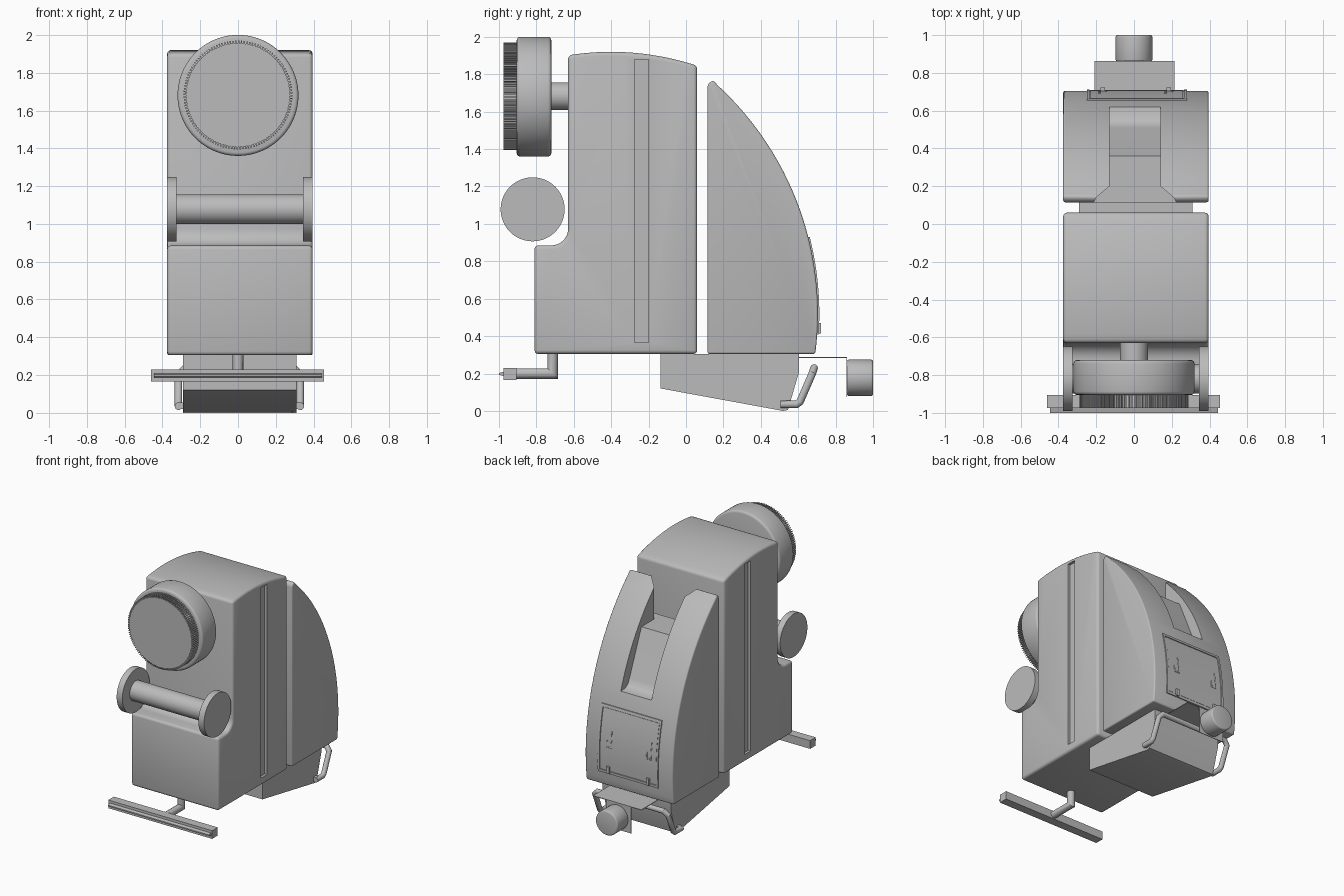
import bpy, bmesh, math
from mathutils import Vector

if "Cube" in bpy.data.objects:
    bpy.data.objects.remove(bpy.data.objects["Cube"])

grey = bpy.data.materials.new("plain grey")
grey.use_nodes = True
grey.diffuse_color = (0.5, 0.5, 0.5, 1)
grey.node_tree.nodes["Principled BSDF"].inputs["Base Color"].default_value = (0.5, 0.5, 0.5, 1)

MID = 0.01          # centre line of the housings
SIDES = (-1, 1)


def activate(ob):
    bpy.ops.object.select_all(action='DESELECT')
    ob.select_set(True)
    bpy.context.view_layer.objects.active = ob


def finish(name, bm, bevel=0, segments=3, cuts=()):
    """Make an object, round its edges, then subtract the cutters."""
    bmesh.ops.recalc_face_normals(bm, faces=bm.faces)
    me = bpy.data.meshes.new(name)
    bm.to_mesh(me)
    bm.free()
    me.materials.append(grey)
    ob = bpy.data.objects.new(name, me)
    bpy.context.collection.objects.link(ob)
    activate(ob)
    if bevel:
        mod = ob.modifiers.new("round", 'BEVEL')
        mod.width, mod.segments = bevel, segments
        mod.limit_method, mod.angle_limit = 'ANGLE', math.radians(40)
        bpy.ops.object.modifier_apply(modifier=mod.name)
    for cutter in cuts:
        mod = ob.modifiers.new("cut", 'BOOLEAN')
        mod.operation, mod.solver, mod.object = 'DIFFERENCE', 'EXACT', cutter
        bpy.ops.object.modifier_apply(modifier=mod.name)
        bpy.data.objects.remove(cutter)
    activate(ob)
    bpy.ops.object.shade_smooth_by_angle(angle=math.radians(32))
    return ob


def prism(name, pts, lo, hi, axis='X', **kw):
    """Extrude a profile: (y, z) along X, (x, z) along Y or (x, y) along Z."""
    place = {'X': lambda a, b, t: (t, a, b),
             'Y': lambda a, b, t: (a, t, b),
             'Z': lambda a, b, t: (a, b, t)}[axis]
    bm = bmesh.new()
    ends = [[bm.verts.new(place(a, b, t)) for a, b in pts] for t in (lo, hi)]
    for ring in ends:
        bm.faces.new(ring)
    for i in range(len(pts)):
        j = (i + 1) % len(pts)
        bm.faces.new((ends[0][i], ends[0][j], ends[1][j], ends[1][i]))
    return finish(name, bm, **kw)


def box(name, x, y, z, **kw):
    return prism(name, [(y[0], z[0]), (y[1], z[0]), (y[1], z[1]), (y[0], z[1])], *x, **kw)


def circle(a, b, r, n=64):
    return [(a + r * math.cos(math.tau * i / n), b + r * math.sin(math.tau * i / n)) for i in range(n)]


def tube(name, path, r):
    """Round bar along a path, mitred at the bends."""
    path = [Vector(p) for p in path]
    bm = bmesh.new()
    rings, n = [], 16
    d = (path[1] - path[0]).normalized()
    u = d.orthogonal().normalized()
    v = d.cross(u)
    ring = [path[0] + r * (u * math.cos(math.tau * i / n) + v * math.sin(math.tau * i / n)) for i in range(n)]
    for k, p in enumerate(path):
        d = (p - path[k - 1]).normalized() if k else d
        out = (path[k + 1] - p).normalized() if k + 1 < len(path) else d
        plane = (d + out).normalized()
        ring = [q + d * ((p - q).dot(plane) / d.dot(plane)) for q in ring]
        rings.append([bm.verts.new(q) for q in ring])
    for a, b in zip(rings, rings[1:]):
        for i in range(n):
            j = (i + 1) % n
            bm.faces.new((a[i], a[j], b[j], b[i]))
    bm.faces.new(rings[0])
    bm.faces.new(rings[-1])
    return finish(name, bm)


def shell_y(z):
    """Depth of the curved back at a height."""
    return 0.705 - 1.66 + math.sqrt(1.66 ** 2 - (z - 0.52) ** 2)


def steps(a, b, n):
    return [a + (b - a) * i / n for i in range(n + 1)]


# Main housing with a stepped front, domed top and a slot in each side
fillet = [(-0.72 + 0.09 * math.sin(t), 0.975 - 0.09 * math.cos(t)) for t in steps(0, math.pi / 2, 8)]
dome = [(y, 1.92 - 0.35 * (y + 0.4) ** 2) for y in steps(-0.63, 0.06, 14)]
slots = [box("slot_cutter", sorted((MID + s * 0.365, MID + s * 0.5)), (-0.275, -0.2), (0.365, 1.88))
         for s in SIDES]
prism("main_housing", [(-0.81, 0.305), (-0.81, 0.885)] + fillet + dome + [(0.06, 0.305)],
      -0.375, 0.395, bevel=0.02, cuts=slots)

# Curved rear shell with an open channel from the top
nose = [(0.15 - 0.035 * math.cos(t), 1.73 + 0.035 * math.sin(t)) for t in steps(0, math.pi / 2, 5)]
back = [(shell_y(z), z) for z in steps(1.745, 0.305, 28)]
channel = prism("channel_cutter", [(0.05, 1.46), (0.36, 1.46), (0.51, 1.11), (0.53, 1.07), (0.56, 1.05),
                                   (0.7, 1.04), (0.7, 2), (0.05, 2)], -0.13, 0.14)
flare = prism("flare_cutter", [(-0.22, 0.1), (-0.2, 0.14), (-0.13, 0.2), (-0.1, 0.22), (0.11, 0.22),
                               (0.14, 0.2), (0.21, 0.14), (0.23, 0.1)], 1.46, 2, 'Z')
prism("rear_shell", [(0.115, 0.305)] + nose + back, -0.375, 0.395, bevel=0.018, cuts=(channel, flare))

# Rear door: raised frame around a slightly lower panel, with clips
def door_strip(name, x, z, lift):
    zs = steps(*z, 8)
    prism(name, [(shell_y(h) + lift, h) for h in zs] + [(shell_y(h) - 0.02, h) for h in zs[::-1]], *x)


door_strip("door_panel", (-0.23, 0.26), (0.435, 0.905), 0.003)
for name, z in (("door_frame_top", (0.91, 0.93)), ("door_frame_bottom", (0.41, 0.43))):
    door_strip(name, (-0.25, 0.28), z, 0.008)
for name, x in (("door_frame_right", (-0.25, -0.235)), ("door_frame_left", (0.265, 0.28))):
    door_strip(name, x, (0.43, 0.91), 0.008)
for s in SIDES:
    x = 0.01 + s * 0.175
    box("door_hinge", (x - 0.012, x + 0.012), (0.69, 0.722), (0.415, 0.47))
    tube("door_clip", [(x - 0.018, shell_y(h), h) for h in (0.75, 0.62)]
         + [(x + 0.018, shell_y(h), h) for h in (0.62, 0.67)], 0.006)

# Wedge foot under the housings
prism("wedge_foot", [(-0.135, 0.305), (-0.135, 0.12), (0.52, 0.0), (0.545, 0.005), (0.605, 0.21),
                     (0.605, 0.305)], -0.29, 0.31)

# Bent carrying bar behind the foot
side_path = [(0.505, 0.035), (0.59, 0.035), (0.61, 0.05), (0.675, 0.2), (0.685, 0.23)]
tube("carry_bar", [(-0.315, y, z) for y, z in side_path[:-1]] + [(-0.285, *side_path[-1])]
     + [(0.3, *side_path[-1])] + [(0.33, y, z) for y, z in side_path[-2::-1]], 0.02)
for x in (-0.3, 0.315):
    box("carry_bar_mount", (x - 0.02, x + 0.02), (0.505, 0.535), (0.02, 0.055))

# Rear knob on a thin bracket
prism("rear_knob", circle(0, 0.177, 0.097), 0.86, 1.0, 'Y', bevel=0.01)
box("bracket_shelf", (-0.21, 0.215), (0.6, 0.862), (0.283, 0.288))
box("bracket_plate", (-0.12, 0.1), (0.857, 0.862), (0.075, 0.288))

# Large front dial with a knurled rim
prism("dial_stem", circle(0, 1.683, 0.074), -0.74, -0.62, 'Y')
prism("dial_body", circle(0, 1.68, 0.32, 96), -0.905, -0.72, 'Y', bevel=0.018)
teeth = []
for i in range(120):
    for k, r in ((0, 0.274), (0.5, 0.274), (0.5, 0.288), (1, 0.288)):
        t = math.tau * (i + k) / 120
        teeth.append((r * math.cos(t), 1.682 + r * math.sin(t)))
prism("dial_knurl", teeth, -0.975, -0.9, 'Y')

# Roller between two end discs
prism("roller_bar", circle(-0.82, 1.078, 0.078), -0.35, 0.37)
for name, x in (("roller_disc_right", -0.375), ("roller_disc_left", 0.345)):
    prism(name, circle(-0.82, 1.078, 0.171, 96), x, x + 0.05)

# T-shaped front bar hung from the housing
tube("front_bar_stem", [(0, -0.713, 0.32), (0, -0.713, 0.2), (0, -0.92, 0.2)], 0.028)
box("front_bar", (-0.46, 0.455), (-0.975, -0.905), (0.165, 0.23))
prism("front_bar_ridge", [(-0.97, 0.185), (-1.0, 0.193), (-1.0, 0.203), (-0.97, 0.211)], -0.445, 0.445)
